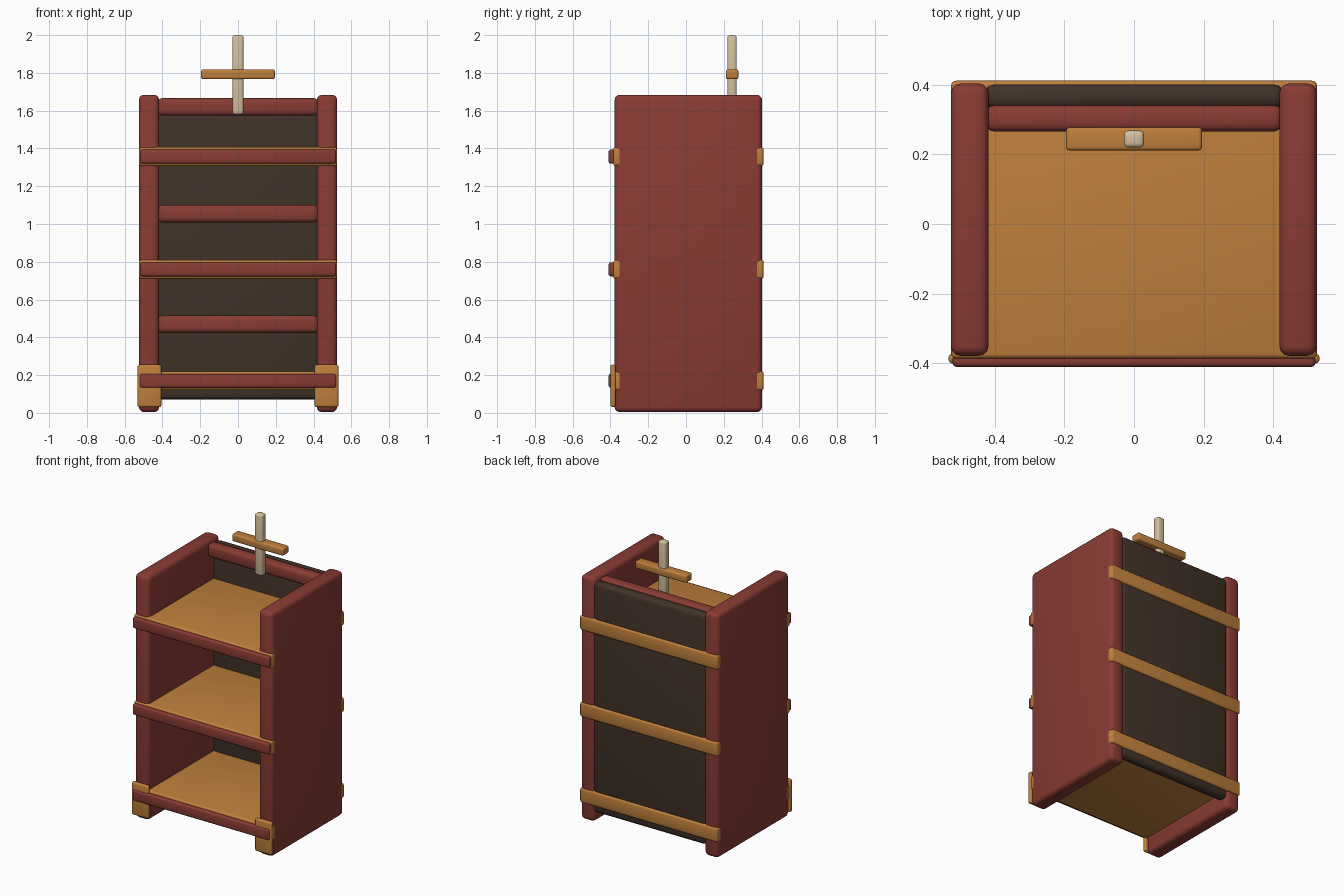
import bpy

cube = bpy.data.objects.get("Cube")
if cube:
    bpy.data.objects.remove(cube, do_unlink=True)


def material(name, rgb):
    m = bpy.data.materials.new(name)
    m.use_nodes = True
    colour = (*rgb, 1.0)
    m.diffuse_color = colour
    m.node_tree.nodes["Principled BSDF"].inputs["Base Color"].default_value = colour
    return m


RED = material("red_wood", (0.25, 0.044, 0.034))
ORANGE = material("orange_wood", (0.52, 0.215, 0.045))
DARK = material("dark_wood", (0.052, 0.032, 0.021))
TAN = material("pale_wood", (0.66, 0.53, 0.34))


def board(name, mat, x, y, z, radius, segments=3):
    """Rounded board spanning the given (low, high) ranges."""
    spans = (x, y, z)
    centre = [(a + b) / 2 for a, b in spans]
    bpy.ops.mesh.primitive_cube_add(size=1, location=centre)
    ob = bpy.context.object
    ob.name = name
    ob.scale = [b - a for a, b in spans]
    bpy.ops.object.transform_apply(location=False, rotation=False, scale=True)
    ob.data.materials.append(mat)
    bevel = ob.modifiers.new("rounded_edges", 'BEVEL')
    bevel.width = radius
    bevel.segments = segments
    bpy.ops.object.modifier_apply(modifier=bevel.name)
    bpy.ops.object.shade_smooth_by_angle()
    return ob


# Side panels and the foot plates on their front edges
for side, s in (("left", 1), ("right", -1)):
    board(side + "_side_panel", RED, sorted((s * 0.417, s * 0.525)),
          (-0.378, 0.403), (0.004, 1.684), 0.028)
    board(side + "_foot_plate", ORANGE, sorted((s * 0.406, s * 0.532)),
          (-0.4, -0.372), (0.03, 0.255), 0.011)

# Back panel
board("back_panel", DARK, (-0.43, 0.43), (0.33, 0.4), (0.07, 1.655), 0.028)

# Shelves, each with a lip along the front
for level, z in (("bottom", 0.17), ("middle", 0.76), ("top", 1.357)):
    board(level + "_shelf", ORANGE, (-0.5247, 0.5247), (-0.386, 0.411),
          (z - 0.05, z + 0.05), 0.014)
    board(level + "_shelf_lip", RED, (-0.52, 0.52), (-0.41, -0.374),
          (z - 0.037, z + 0.037), 0.012)

# Rails across the inside of the back
for level, z in (("lower", 0.47), ("middle", 1.055), ("top", 1.62)):
    board(level + "_back_rail", RED, (-0.425, 0.425), (0.265, 0.341),
          (z - 0.046, z + 0.046), 0.024)

# Upright post and crossbar
board("post", TAN, (-0.029, 0.029), (0.219, 0.268), (1.58, 2.0), 0.013)
board("crossbar", ORANGE, (-0.195, 0.195), (0.211, 0.277), (1.767, 1.818), 0.01)
